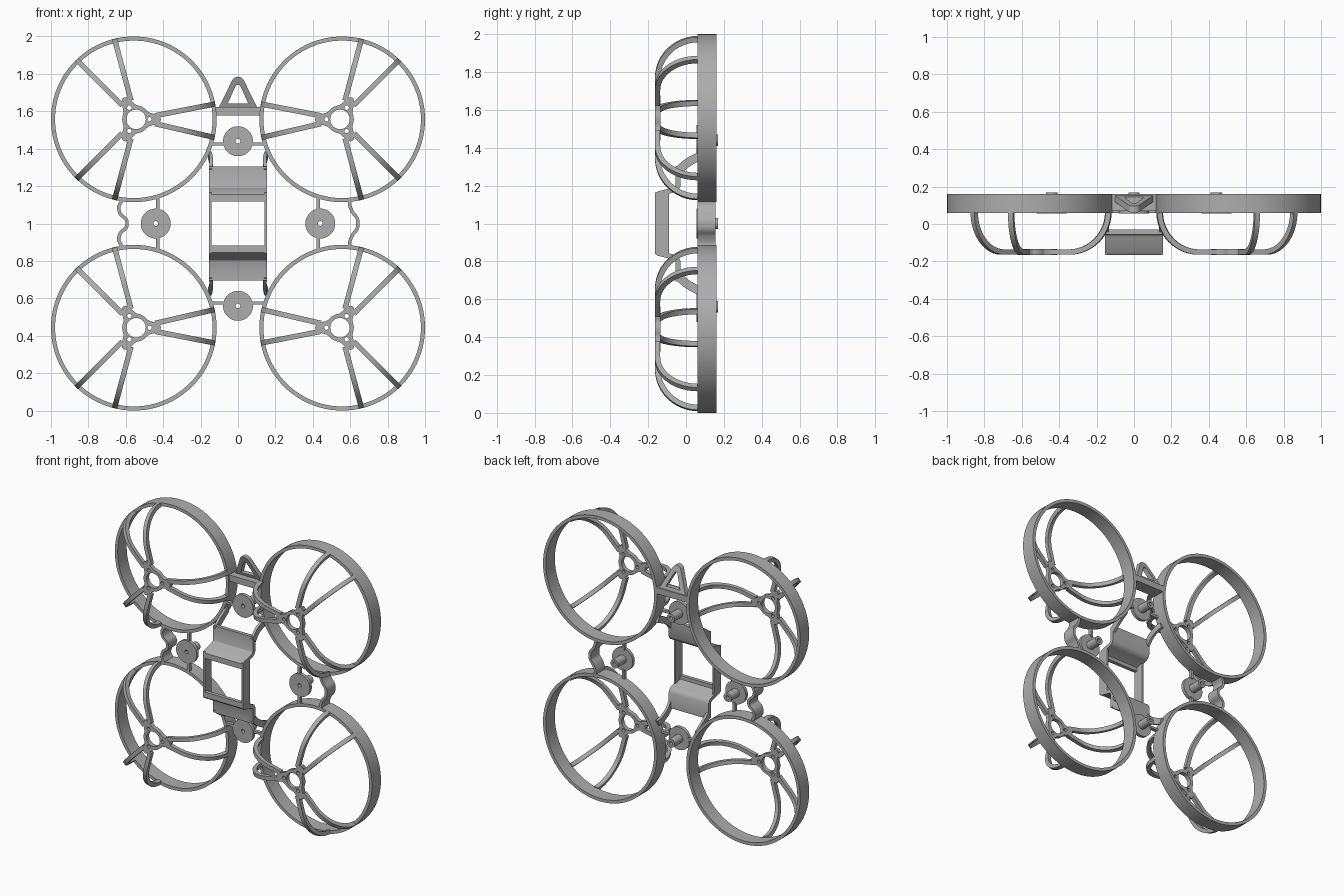
import bpy, bmesh
from math import sin, cos, pi, radians, sqrt
from mathutils import Vector

cube = bpy.data.objects.get("Cube")
if cube:
    bpy.data.objects.remove(cube, do_unlink=True)

grey = bpy.data.materials.new("plain grey")
grey.use_nodes = True
grey.diffuse_color = (0.42, 0.42, 0.42, 1)
grey.node_tree.nodes["Principled BSDF"].inputs["Base Color"].default_value = grey.diffuse_color


def finish(name, bm):
    """Clean the mesh and make it a shaded object."""
    bmesh.ops.remove_doubles(bm, verts=bm.verts, dist=1e-5)
    bmesh.ops.recalc_face_normals(bm, faces=bm.faces)
    mesh = bpy.data.meshes.new(name)
    bm.to_mesh(mesh)
    bm.free()
    mesh.materials.append(grey)
    ob = bpy.data.objects.new(name, mesh)
    bpy.context.collection.objects.link(ob)
    bpy.ops.object.select_all(action='DESELECT')
    ob.select_set(True)
    bpy.context.view_layer.objects.active = ob
    bpy.ops.object.shade_smooth_by_angle(angle=radians(35))
    return ob


def circle(x, z, r, n=32):
    return [(x + r * cos(2 * pi * i / n), z + r * sin(2 * pi * i / n)) for i in range(n)]


def plate(name, outlines, y0, y1, lean=None):
    """Flat x-z plate with holes, from y0 to y1; lean shifts y by height."""
    cu = bpy.data.curves.new(name, 'CURVE')
    cu.dimensions = '2D'
    cu.fill_mode = 'BOTH'
    cu.extrude = (y1 - y0) / 2
    for line in outlines:
        sp = cu.splines.new('POLY')
        sp.points.add(len(line) - 1)
        for p, (x, z) in zip(sp.points, line):
            p.co = (x, z, 0, 1)
        sp.use_cyclic_u = True
    tmp = bpy.data.objects.new(name, cu)
    bpy.context.collection.objects.link(tmp)
    bpy.context.view_layer.update()
    mesh = bpy.data.meshes.new_from_object(tmp.evaluated_get(bpy.context.evaluated_depsgraph_get()))
    bpy.data.objects.remove(tmp)
    bm = bmesh.new()
    bm.from_mesh(mesh)
    bpy.data.meshes.remove(mesh)
    for v in bm.verts:
        x, z, d = v.co
        v.co = (x, (y0 + y1) / 2 - d + (lean(z) if lean else 0), z)
    return finish(name, bm)


def sweep(name, path, side, width, thick):
    """Rectangular bar along a planar path; side is the width direction."""
    bm = bmesh.new()
    pts = [Vector(p) for p in path]
    side = Vector(side).normalized()
    rows = []
    for i, p in enumerate(pts):
        a = (p - pts[i - 1]).normalized() if i else None
        b = (pts[i + 1] - p).normalized() if i < len(pts) - 1 else None
        t = ((a or b) + (b or a)).normalized()
        n = t.cross(side) * (thick / 2 / max(t.dot(b or a), 0.5))
        w = side * width / 2
        rows.append([bm.verts.new(p + q) for q in (w + n, n - w, -w - n, w - n)])
    for r, s in zip(rows, rows[1:]):
        for k in range(4):
            bm.faces.new((r[k], r[k - 1], s[k - 1], s[k]))
    bm.faces.new(rows[0])
    bm.faces.new(rows[-1][::-1])
    return finish(name, bm)


def box(name, x0, x1, y0, y1, z0, z1):
    return plate(name, [[(x0, z0), (x1, z0), (x1, z1), (x0, z1)]], y0, y1)


def smooth_path(pts, n=6):
    """Catmull-Rom points through a short control path."""
    pts = [Vector(p) for p in pts]
    ext = [2 * pts[0] - pts[1]] + pts + [2 * pts[-1] - pts[-2]]
    out = []
    for a, b, c, d in zip(ext, ext[1:], ext[2:], ext[3:]):
        for i in range(n):
            t = i / n
            out.append(0.5 * (2 * b + (c - a) * t + (2 * a - 5 * b + 4 * c - d) * t * t
                              + (3 * b - a - 3 * c + d) * t ** 3))
    return out + [pts[-1]]


C, R, HUB = 0.557, 0.443, 0.545
FRONT, BACK = 0.06, 0.16
BEND = 0.215


def duct(sx, sz):
    """Propeller guard: ring, three-lobed hub and three pairs of bent spokes."""
    tag = ("left" if sx > 0 else "right") + ("_upper" if sz > 0 else "_lower")
    cx, cz, hx = sx * C, 1 + sz * C, sx * HUB
    plate("guard_ring_" + tag, [circle(cx, cz, R, 96), circle(cx, cz, R - 0.022, 96)], FRONT, BACK)
    lobes = []
    for i in range(72):
        a = 2 * pi * i / 72
        r = 0.074 + 0.06 * ((1 + cos(3 * a)) / 2) ** 4
        lobes.append((hx - sx * r * cos(a), cz + r * sin(a)))
    holes = [circle(hx - sx * 0.072 * cos(a), cz + 0.072 * sin(a), 0.012, 12)
             for a in (0, 2 * pi / 3, -2 * pi / 3)]
    plate("motor_hub_" + tag, [lobes, circle(hx, cz, 0.052)] + holes, -0.165, -0.135)
    for deg in (11, -13, 105, 135, -105, -135):
        a = radians(deg)
        d = Vector((-sx * cos(a), 0, sz * sin(a)))
        off = Vector((hx - cx, 0, 0))
        reach = -off.dot(d) + sqrt(off.dot(d) ** 2 - off.length_squared + (R - 0.014) ** 2)
        prof = [(0.105, 0)] + [(reach - BEND + BEND * sin(t), BEND * (1 - cos(t)))
                               for t in (pi / 2 * k / 12 for k in range(13))]
        path = [Vector((hx, -0.15 + h, cz)) + d * r for r, h in prof]
        sweep("guard_spoke_" + tag, path, (d.z, 0, -d.x), 0.028, 0.028)


for sx in (1, -1):
    for sz in (1, -1):
        duct(sx, sz)


def mount(name, x, z):
    """Round pad with a hollow peg behind it."""
    hole = circle(x, z, 0.013, 12)
    plate(name + "_pad", [circle(x, z, 0.08, 40), hole], 0.055, 0.078)
    plate(name + "_peg", [circle(x, z, 0.03, 24), hole], 0.07, 0.168)


for s in (1, -1):
    # Board mounts and their thin struts
    mount("end_mount", 0, 1 + s * 0.44)
    mount("side_mount", s * 0.44, 1)
    for t in (1, -1):
        box("end_strut", *sorted((t * 0.07, t * 0.142)), 0.06, 0.085,
            *sorted((1 + s * 0.418, 1 + s * 0.434)))
        x = s * 0.43
        box("side_strut", x - 0.009, x + 0.009, 0.06, 0.085, *sorted((1 + t * 0.07, 1 + t * 0.138)))

    # Battery tray: lip, shelf and flange in one bent sheet
    tray = [(-0.152, 0.118), (-0.152, 0.15), (-0.143, 0.158), (-0.065, 0.177),
            (-0.05, 0.185), (-0.042, 0.2), (-0.042, 0.305)]
    sweep("battery_tray_sheet", [(0, y, 1 + s * z) for y, z in tray], (1, 0, 0), 0.31, 0.026)
    box("battery_tray_rail", *sorted((s * 0.143, s * 0.155)), -0.165, -0.09, 0.84, 1.165)
    for t in (1, -1):
        arm = smooth_path([(t * 0.147, -0.042, 1 + s * 0.275), (t * 0.143, 0.0, 1 + s * 0.315),
                           (t * 0.145, 0.05, 1 + s * 0.345), (t * 0.152, 0.1, 1 + s * 0.365)])
        sweep("tray_arm", arm, (1, 0, 0), 0.018, 0.045)

# Springy bands joining the upper and lower rings
for name, path in (("left_band", [(0.6, 0.13), (0.597, 0.1), (0.613, 0.06), (0.638, 0.025)]),
                   ("right_band", [(-0.615, 0.13), (-0.637, 0.09), (-0.628, 0.05), (-0.597, 0.02)])):
    ends = [(x, 0.108, 1 + z) for x, z in path]
    ends += [(x, 0.108, 1 - z) for x, z in reversed(path)]
    sweep(name, smooth_path(ends), (0, 1, 0), 0.095, 0.018)

# Camera mount: cross bar and leaning triangular loop
box("camera_bar", -0.118, 0.118, 0.07, BACK, 1.578, 1.622)


def rounded_triangle(half, z0, z1, r):
    tip = [(r * cos(radians(a)), z1 - r + r * sin(radians(a))) for a in range(25, 156, 13)]
    return [(-half, z0), (half, z0)] + tip


plate("camera_loop", [rounded_triangle(0.105, 1.615, 1.785, 0.035),
                      rounded_triangle(0.055, 1.642, 1.742, 0.015)],
      0.12, 0.155, lambda z: -0.35 * (z - 1.615))
